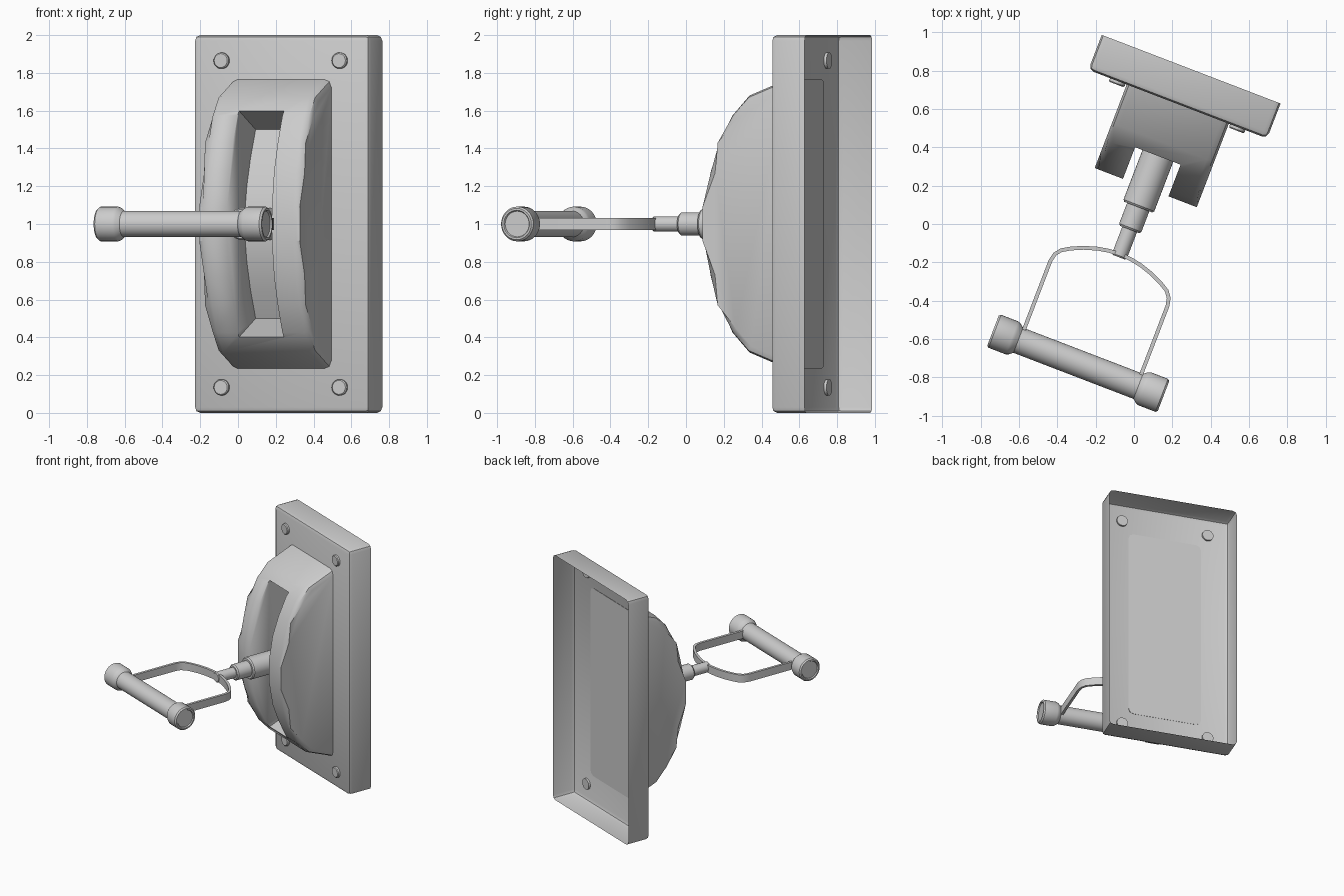
import bpy, bmesh
from math import radians, cos, sin, tau
from mathutils import Matrix, Vector

if "Cube" in bpy.data.objects:
    bpy.data.objects.remove(bpy.data.objects["Cube"])

# Everything is built square to the axes, centred at height 1, then turned as a whole
PLACE = (Matrix.Rotation(radians(-21), 4, 'Z') @ Matrix.Translation((-0.011, 0, 1)))


def finish(name, bm, angle=35):
    bmesh.ops.recalc_face_normals(bm, faces=bm.faces)
    mesh = bpy.data.meshes.new(name)
    bm.to_mesh(mesh)
    bm.free()
    ob = bpy.data.objects.new(name, mesh)
    bpy.context.collection.objects.link(ob)
    ob.matrix_world = PLACE
    bpy.ops.object.select_all(action='DESELECT')
    ob.select_set(True)
    bpy.context.view_layer.objects.active = ob
    bpy.ops.object.shade_smooth_by_angle(angle=radians(angle))
    return ob


def prism(points, axis, half):
    """Closed polygon extruded by +-half along 'X' (points y,z) or 'Z' (points x,y)."""
    bm = bmesh.new()
    put = (lambda a, b, h: (h, a, b)) if axis == 'X' else (lambda a, b, h: (a, b, h))
    lo = [bm.verts.new(put(a, b, -half)) for a, b in points]
    hi = [bm.verts.new(put(a, b, half)) for a, b in points]
    n = len(points)
    bm.faces.new(lo)
    bm.faces.new(hi)
    for i in range(n):
        j = (i + 1) % n
        bm.faces.new((lo[i], lo[j], hi[j], hi[i]))
    return bm


def lathe(name, profile, axis, segs=32):
    """Turned solid from (radius, position) pairs along 'X' or 'Y'."""
    bm = bmesh.new()
    rings = []
    for r, t in profile:
        ring = []
        for k in range(segs):
            a, b = r * cos(tau * k / segs), r * sin(tau * k / segs)
            ring.append(bm.verts.new((t, a, b) if axis == 'X' else (a, t, b)))
        rings.append(ring)
    for p, q in zip(rings, rings[1:]):
        for k in range(segs):
            m = (k + 1) % segs
            bm.faces.new((p[k], p[m], q[m], q[k]))
    bm.faces.new(rings[0])
    bm.faces.new(rings[-1])
    return finish(name, bm)


# Back plate: bevelled tray, open at the back
bm = bmesh.new()
bmesh.ops.create_cube(bm, size=1, matrix=Matrix.Translation((0, 0.7625, 0))
                      @ Matrix.Diagonal((0.998, 0.195, 2, 1)))
back = [f for f in bm.faces if f.calc_center_median().y > 0.85]
bmesh.ops.delete(bm, geom=back, context='FACES_ONLY')
edges = [e for e in bm.edges if len(e.link_faces) == 2]
bmesh.ops.bevel(bm, geom=edges, offset=0.03, segments=2, profile=0.5, affect='EDGES')
finish("back_plate", bm)

# Domed housing with chamfered sides
arc = [(0.67, 0.768), (0.45, 0.68), (0.354, 0.575), (0.285, 0.43), (0.231, 0.28), (0.199, 0.09)]
bm = prism(arc + [(y, -z) for y, z in reversed(arc)], 'X', 0.285)
rim = [e for e in bm.edges
       if abs(e.verts[0].co.x - e.verts[1].co.x) < 1e-5
       and min(v.co.y for v in e.verts) < 0.66]
bmesh.ops.bevel(bm, geom=rim, offset=0.04, segments=2, profile=0.5, affect='EDGES')
housing = finish("housing", bm, 30)

# Slot cut into the housing, with a curved floor and sloping ends
floor = [(0.10, 0.71), (0.62, 0.50), (0.545, 0.35), (0.49, 0.20), (0.46, 0.06)]
cutter = finish("slot_cutter", prism(floor + [(y, -z) for y, z in reversed(floor)], 'X', 0.127))
cutter.hide_render = True
mod = housing.modifiers.new("slot", 'BOOLEAN')
mod.operation = 'DIFFERENCE'
mod.solver = 'EXACT'
mod.object = cutter
bpy.context.view_layer.objects.active = housing
bpy.ops.object.modifier_apply(modifier=mod.name)
bpy.data.objects.remove(cutter)

# Four screw heads
for sx in (-1, 1):
    for sz in (-1, 1):
        ob = lathe("screw", [(0.043, 0.68), (0.043, 0.652), (0.037, 0.646)], 'Y', 20)
        ob.matrix_world = PLACE @ Matrix.Translation((sx * 0.335, 0, sz * 0.865))

# Telescoping stem
lathe("stem", [(0.034, -0.19), (0.041, -0.182), (0.041, -0.035), (0.054, -0.035),
               (0.062, -0.025), (0.062, 0.09), (0.078, 0.09), (0.086, 0.10),
               (0.086, 0.55)], 'Y')

# Flat band bent into a stirrup
half = [(0.327, -0.74), (0.327, -0.335), (0.318, -0.295), (0.295, -0.264), (0.25, -0.237),
        (0.19, -0.21), (0.12, -0.188), (0.06, -0.177)]
path = [Vector(p) for p in half + [(0, -0.173)] + [(-x, y) for x, y in reversed(half)]]
sides = ([], [])
for i, p in enumerate(path):
    t = (path[min(i + 1, len(path) - 1)] - path[max(i - 1, 0)]).normalized()
    n = Vector((-t.y, t.x)) * 0.01
    sides[0].append(p + n)
    sides[1].append(p - n)
finish("stirrup_band", prism([tuple(p) for p in sides[0] + sides[1][::-1]], 'Z', 0.031))

# Handle bar with thick end caps
end = [(0.068, -0.468), (0.073, -0.476), (0.083, -0.476), (0.092, -0.466),
       (0.092, -0.37), (0.086, -0.355), (0.07, -0.335)]
bar = lathe("handle_bar", end + [(r, -t) for r, t in reversed(end)], 'X')
bar.matrix_world = PLACE @ Matrix.Translation((0, -0.782, 0))
